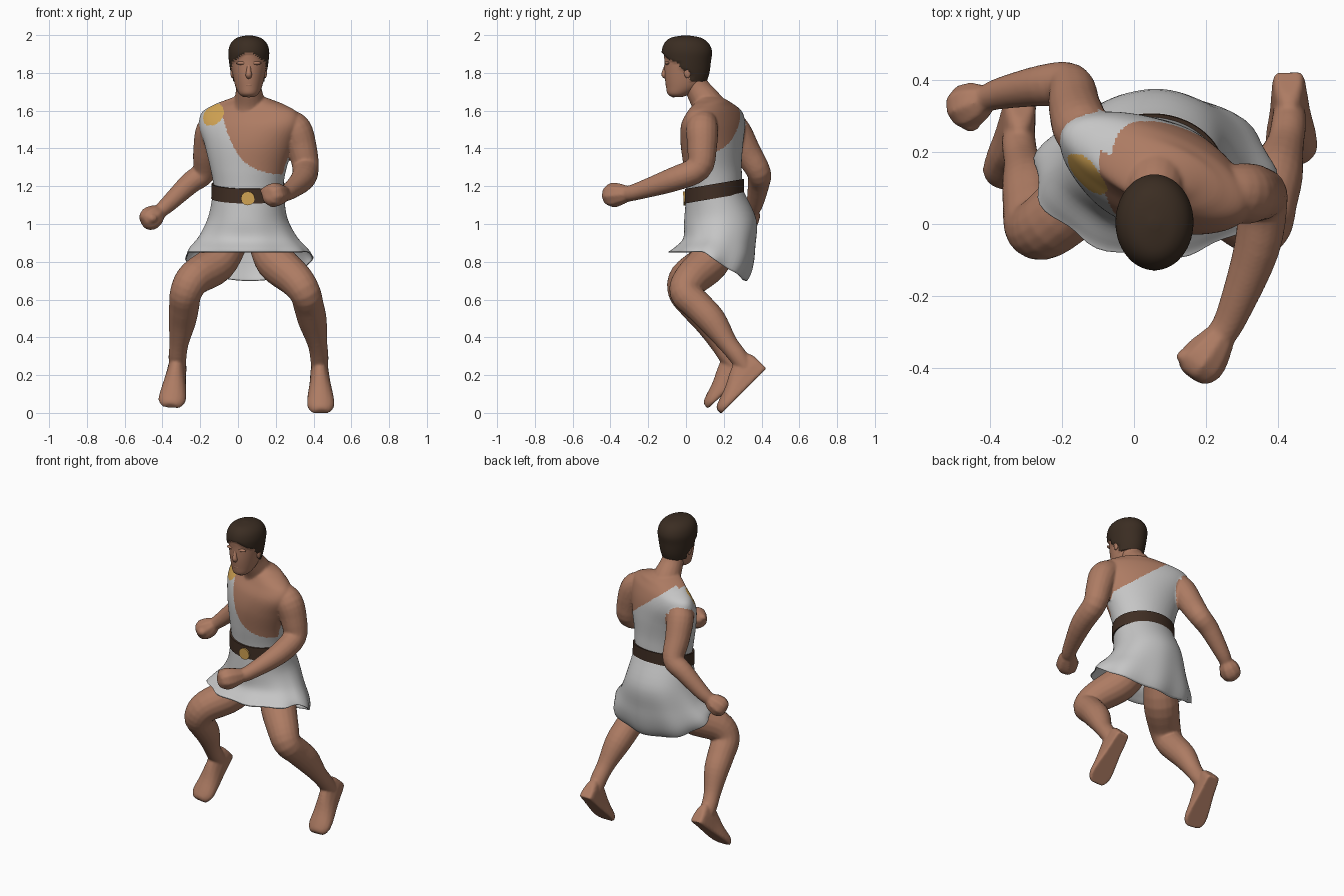
import bpy, bmesh, math
from mathutils import Vector, Matrix

if "Cube" in bpy.data.objects:
    bpy.data.objects.remove(bpy.data.objects["Cube"])


def material(name, rgb):
    m = bpy.data.materials.new(name)
    m.diffuse_color = (*rgb, 1)
    m.use_nodes = True
    m.node_tree.nodes["Principled BSDF"].inputs["Base Color"].default_value = m.diffuse_color
    return m


SKIN = material("skin", (0.42, 0.20, 0.125))
CLOTH = material("white cloth", (0.56, 0.56, 0.56))
LEATHER = material("belt leather", (0.05, 0.027, 0.017))
HAIR = material("dark hair", (0.043, 0.026, 0.016))
GOLD = material("gold", (0.66, 0.38, 0.09))


def spline(rows, sub):
    """Catmull-Rom through rows of numbers."""
    out = []
    for i in range(len(rows) - 1):
        p0, p1 = rows[max(i - 1, 0)], rows[i]
        p2, p3 = rows[i + 1], rows[min(i + 2, len(rows) - 1)]
        for k in range(sub):
            t = k / sub
            out.append([0.5 * (2 * b + (c - a) * t + (2 * a - 5 * b + 4 * c - d) * t * t
                               + (3 * b - a - 3 * c + d) * t ** 3)
                        for a, b, c, d in zip(p0, p1, p2, p3)])
    return out + [list(rows[-1])]


def finish(name, bm, mats, rule=None, sharp=50):
    bmesh.ops.recalc_face_normals(bm, faces=bm.faces)
    if rule:
        for f in bm.faces:
            f.material_index = rule(f.calc_center_median())
    me = bpy.data.meshes.new(name)
    bm.to_mesh(me)
    bm.free()
    for m in mats:
        me.materials.append(m)
    me.shade_smooth()
    me.set_sharp_from_angle(angle=math.radians(sharp))
    ob = bpy.data.objects.new(name, me)
    bpy.context.collection.objects.link(ob)
    return ob


def loft(name, rings, mats, rule=None, caps=True, warp=None, sharp=50):
    bm = bmesh.new()
    vs = [[bm.verts.new(p) for p in r] for r in rings]
    n = len(vs[0])
    for a, b in zip(vs, vs[1:]):
        for i in range(n):
            bm.faces.new((a[i], a[(i + 1) % n], b[(i + 1) % n], b[i]))
    if caps:
        bm.faces.new(vs[0])
        bm.faces.new(vs[-1])
    if warp:
        for v in bm.verts:
            v.co = warp(v.co)
    return finish(name, bm, mats, rule, sharp)


def tube(name, pts, sides=18, sub=4):
    """Round limb along points (x, y, z, radius)."""
    path = spline(pts, sub)
    cs = [Vector(p[:3]) for p in path]
    rings, u, old = [], None, None
    for i, c in enumerate(cs):
        t = (cs[min(i + 1, len(cs) - 1)] - cs[max(i - 1, 0)]).normalized()
        u = t.orthogonal().normalized() if u is None else old.rotation_difference(t) @ u
        old = t
        w = t.cross(u)
        r = path[i][3]
        rings.append([c + r * (u * math.cos(a) + w * math.sin(a))
                      for a in (2 * math.pi * k / sides for k in range(sides))])
    return loft(name, rings, [SKIN])


def oval(z, cx, cy, w, d, yaw=0, slope=0, n=72):
    """Level ring, turned by yaw and tilted back to front by slope."""
    rot = Matrix.Rotation(math.radians(yaw), 3, 'Z')
    ring = []
    for k in range(n):
        a = 2 * math.pi * k / n
        p = rot @ Vector((w * math.cos(a), d * math.sin(a), 0))
        ring.append(Vector((cx + p.x, cy + p.y, z + slope * p.y)))
    return ring


def blob(name, loc, size, mat, seg=12):
    bm = bmesh.new()
    bmesh.ops.create_uvsphere(bm, u_segments=seg, v_segments=seg // 2 + 2, radius=1,
                              matrix=Matrix.LocRotScale(Vector(loc), None, Vector(size)))
    return finish(name, bm, [mat])


# Skirt: flared, rippled, longer behind
skirt = []
rows = spline([(1.16, .055, .15, .188, .15), (1.04, .05, .18, .208, .19),
               (.94, .05, .175, .258, .19), (.88, .05, .148, .312, .213),
               (.855, .05, .135, .328, .225)], 5)
for i, r in enumerate(rows):
    t = i / (len(rows) - 1)
    ring = oval(*r, -3, .17 * (1 - t))
    for k, p in enumerate(ring):
        a = 2 * math.pi * k / len(ring)
        wave = 1 + .035 * t * t * math.sin(9 * a + .6) + .10 * min(1, 1.6 * t) * max(0, math.cos(a - .8)) ** 4
        back = max(0, math.sin(a))
        p.x, p.y = r[1] + (p.x - r[1]) * wave, r[2] + (p.y - r[2]) * wave - .05 * t ** 4 * back
        p.z -= .14 * t * max(0, math.sin(a) + .12)
    skirt.append(ring)
sk = loft("skirt", skirt, [CLOTH], caps=False)
sk.modifiers.new("thickness", 'SOLIDIFY').thickness = .006

# Belt and buckle
belt = [(1.135, .055, .15, .186, .148), (1.135, .055, .15, .197, .158),
        (1.212, .055, .15, .195, .156), (1.212, .055, .15, .182, .144)]
loft("belt", [oval(*r, -4, .17) for r in belt], [LEATHER], caps=False, sharp=30)
bm = bmesh.new()
bmesh.ops.create_cone(bm, segments=12, radius1=.037, radius2=.037, depth=.02, cap_ends=True,
                      matrix=Matrix.Translation((.052, -.004, 1.136)) @ Matrix.Rotation(math.radians(92), 4, 'X'))
finish("buckle", bm, [GOLD], sharp=30)


# Head with hair raised off the scalp
def is_hair(p):
    x = abs(p.x - .057)
    if p.y < -.03:
        return p.z > 1.90 - .7 * max(0, x - .02)
    return p.z > (1.83 - .6 * (p.y + .03) if p.y < .025 else 1.76)


HEAD = Vector((.057, .01, 1.85))


def raise_hair(p):
    return HEAD + (p - HEAD) * 1.09 if is_hair(p) else p


head = [(1.672, .057, -.048, .028, .026), (1.69, .057, -.036, .052, .062), (1.73, .057, -.012, .071, .094),
        (1.79, .057, -.001, .085, .112), (1.86, .057, .004, .096, .118), (1.91, .057, .005, .099, .122),
        (1.95, .057, .003, .086, .106), (1.975, .057, .0, .056, .072), (1.986, .057, 0, .012, .012)]
loft("head", [oval(*r, n=56) for r in spline(head, 7)], [SKIN, HAIR],
     lambda p: int(is_hair(HEAD + (p - HEAD) / 1.06)), warp=raise_hair)
tube("nose", [(.057, -.098, 1.855, .010), (.057, -.112, 1.81, .013), (.057, -.113, 1.79, .017),
              (.057, -.098, 1.775, .012)], sides=10, sub=3)
blob("lips", (.057, -.096, 1.735), (.024, .012, .009), SKIN)
blob("chin", (.057, -.066, 1.69), (.03, .022, .02), SKIN)
for s in (-1, 1):
    blob("brow", (.057 + s * .035, -.098, 1.852), (.032, .014, .010), SKIN)
    blob("ear", (.057 + s * .087, .008, 1.80), (.010, .018, .028), SKIN)

# Body parts that get merged: torso and neck
torso = [(1.10, .055, .15, .180, .145, -4, .17), (1.20, .055, .15, .185, .147, -6, .15),
         (1.30, .055, .142, .205, .15, -12, .08), (1.42, .06, .137, .245, .153, -19, 0),
         (1.52, .06, .143, .283, .140, -23, 0), (1.59, .06, .152, .270, .112, -23, 0),
         (1.63, .06, .148, .20, .092, -20, 0), (1.655, .06, .138, .13, .08, -10, 0),
         (1.68, .06, .11, .06, .06, 0, 0)]
parts = [loft("torso", [oval(*r) for r in spline(torso, 8)], [SKIN]),
         tube("neck", [(.06, .14, 1.58, .10), (.06, .105, 1.65, .082), (.057, .06, 1.72, .067),
                       (.057, .03, 1.80, .06)])]

# Arms with clenched fists
left_arm = [(.25, .095, 1.545, .07), (.305, .085, 1.50, .085), (.340, .085, 1.40, .078),
            (.358, .065, 1.295, .07), (.341, -.07, 1.235, .064), (.275, -.25, 1.175, .046), (.245, -.305, 1.16, .042)]
right_arm = [(-.11, .225, 1.54, .07), (-.145, .265, 1.49, .08), (-.165, .325, 1.38, .073),
             (-.18, .385, 1.275, .064), (-.255, .385, 1.215, .058), (-.365, .365, 1.11, .045), (-.41, .35, 1.07, .038)]
parts += [tube("left_arm", left_arm), tube("right_arm", right_arm),
          tube("left_fist", [(.245, -.305, 1.16, .042), (.215, -.35, 1.157, .06), (.185, -.39, 1.153, .067),
                             (.163, -.42, 1.15, .047), (.158, -.427, 1.15, .02)], 8, 2),
          tube("right_fist", [(-.41, .35, 1.07, .038), (-.435, .34, 1.05, .058), (-.47, .325, 1.025, .064),
                              (-.495, .315, 1.005, .047), (-.503, .312, 1.0, .02)], 8, 2),
          blob("left_thumb", (.155, -.37, 1.175), (.04, .028, .024), SKIN, 8),
          blob("right_thumb", (-.455, .28, 1.03), (.03, .025, .025), SKIN, 8)]

# Bent legs
parts += [tube("left_leg", [(.14, .20, .92, .09), (.20, .125, .80, .106), (.305, .025, .705, .094),
                            (.355, -.003, .635, .083), (.375, .065, .565, .080), (.395, .14, .485, .076),
                            (.42, .22, .37, .053), (.43, .275, .30, .049), (.432, .315, .24, .045)]),
          tube("right_leg", [(-.03, .20, .92, .09), (-.115, .11, .79, .104), (-.23, .005, .715, .094),
                             (-.275, -.01, .64, .085), (-.285, .045, .565, .080), (-.295, .11, .485, .073),
                             (-.312, .175, .37, .051), (-.32, .22, .30, .048), (-.32, .26, .25, .045)])]


# Feet: flat soles with raised heels, rows are (along, half width, height)
def foot(name, heel, toe):
    heel, toe = Vector(heel), Vector(toe)
    d = (toe - heel).normalized()
    side = d.cross(Vector((0, -.7, .7))).normalized()
    up = side.cross(d)
    rings = []
    for t, w, h in spline([(0, .034, .08), (.05, .044, .12), (.2, .050, .14), (.42, .057, .115), (.65, .069, .075),
                           (.85, .073, .05), (.96, .057, .035), (1, .037, .022)], 3):
        ring = []
        for k in range(16):
            a = 2 * math.pi * k / 16
            s = math.sin(a)
            high = max(h * s, 0) + (.012 if s > -.1 else 0)
            ring.append(heel.lerp(toe, t) + side * w * math.cos(a) + up * high)
        rings.append(ring)
    return loft(name, rings, [SKIN], sharp=45)


parts += [foot("left_foot", (.43, .425, .235), (.44, .186, -.004)),
          foot("right_foot", (-.315, .358, .25), (-.355, .118, .025))]

# Merge the body parts into one skin
bm = bmesh.new()
for ob in parts:
    bm.from_mesh(ob.data)
    bpy.data.objects.remove(ob)
raw = finish("raw_body", bm, [SKIN])
mod = raw.modifiers.new("merge", 'REMESH')
mod.mode = 'VOXEL'
mod.voxel_size = .007
merged = raw.evaluated_get(bpy.context.evaluated_depsgraph_get()).to_mesh()
bm = bmesh.new()
bm.from_mesh(merged)
bpy.data.objects.remove(raw)
for _ in range(3):
    bmesh.ops.smooth_vert(bm, verts=bm.verts, factor=.5, use_axis_x=True, use_axis_y=True, use_axis_z=True)

ARMS = [(Vector(q[:3]), q[3]) for arm in (left_arm, right_arm) for q in spline(arm, 6)[6:]]


# Cloth draped from one shoulder, with a gold clasp
def drape(p):
    if p.z < 1.1 or p.z > 1.67 or p.y < -.15 or p.x < -.3:
        return 0
    if ((p.x + .15) / .076) ** 2 + ((p.y - .11) / .09) ** 2 + ((p.z - 1.59) / .07) ** 2 < 1:
        return 2
    on_shoulder = p.x < 0 and p.z > 1.52 and .14 * (p.x + .2) > .12 * (p.y - .2)
    if not on_shoulder and any((p - c).length < r + .008 for c, r in ARMS):
        return 0
    front = p.y < .143 - .4 * (p.x - .06)
    edge = 1.255 + .115 * math.exp(-p.x / .08) if front else 1.60 - .8 * p.x
    return int(p.z < edge)


finish("body", bm, [SKIN, CLOTH, GOLD], drape, sharp=60)
